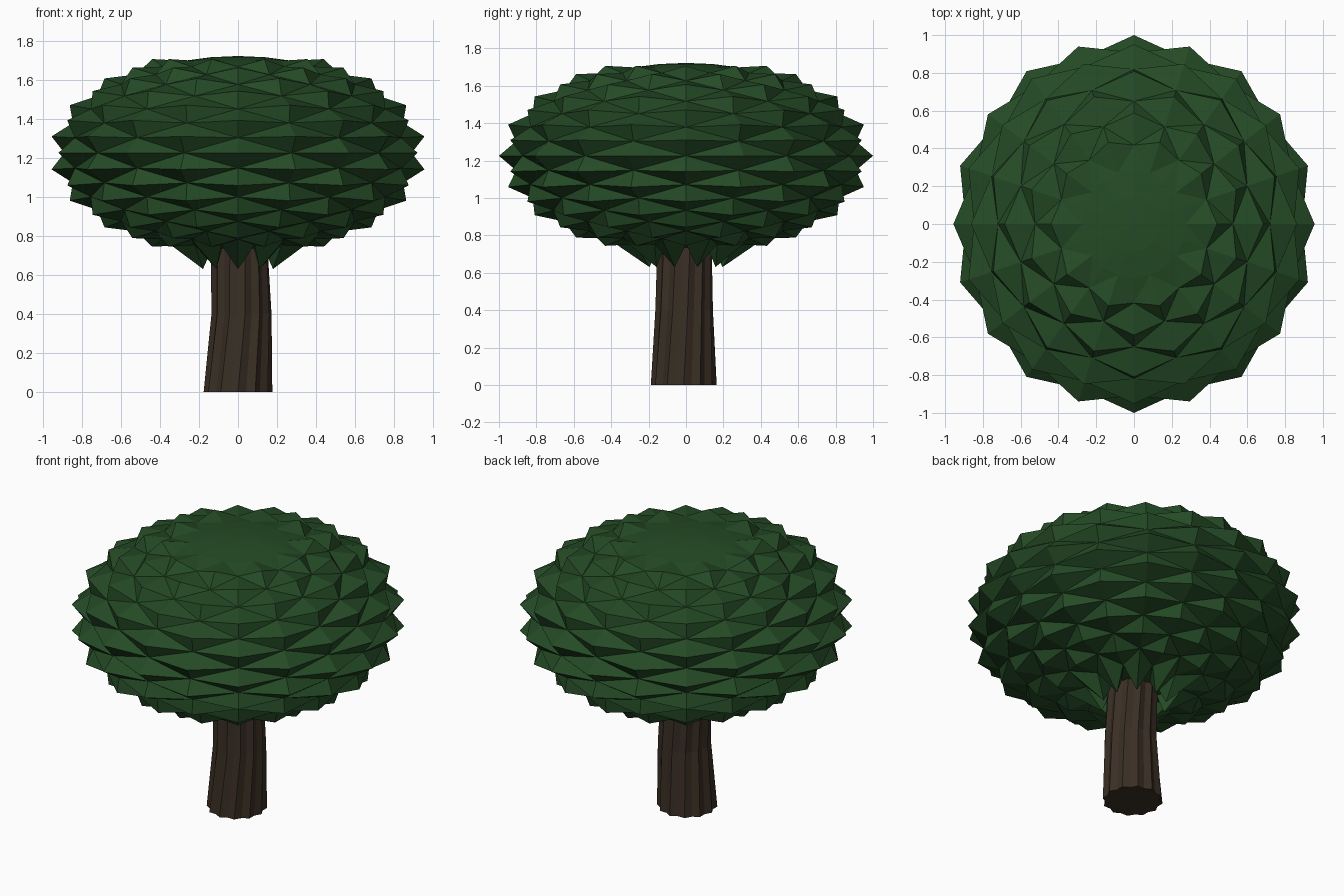
import bpy, bmesh
from math import sin, cos, pi, radians

cube = bpy.data.objects.get("Cube")
if cube:
    bpy.data.objects.remove(cube, do_unlink=True)


def material(name, rgb):
    mat = bpy.data.materials.new(name)
    mat.use_nodes = True
    color = (*rgb, 1)
    mat.diffuse_color = color
    bsdf = mat.node_tree.nodes["Principled BSDF"]
    bsdf.inputs["Base Color"].default_value = color
    bsdf.inputs["Roughness"].default_value = 0.9
    return mat


def finish(bm, name, mat):
    bmesh.ops.recalc_face_normals(bm, faces=bm.faces)
    mesh = bpy.data.meshes.new(name)
    bm.to_mesh(mesh)
    bm.free()
    mesh.materials.append(mat)
    obj = bpy.data.objects.new(name, mesh)
    bpy.context.collection.objects.link(obj)
    return obj


leaf_green = material("leaf green", (0.018, 0.07, 0.019))
bark_brown = material("bark brown", (0.042, 0.028, 0.018))

# Canopy: flattened globe whose grid points alternate between tips and dents
SIDES, HALF = 20, 10
DENT = 0.92
RX, RY, RZ, MID = 0.968, 1.0, 0.54, 1.225


def is_tip(j, k):
    return (j + k) % 2 == 1 and -9 < k < 8


def canopy_point(j, k):
    a, lat = 2 * pi * j / SIDES, radians(9 * k)
    s = 1 if is_tip(j, k) else DENT
    r, z = s * cos(lat), MID + s * RZ * sin(lat)
    if k == -8 and is_tip(j, k):   # lowest leaves droop beside the trunk
        r, z = 0.195, 0.63
    return RX * r * cos(a), RY * r * sin(a), z


bm = bmesh.new()
rings = {k: [bm.verts.new(canopy_point(j, k)) for j in range(SIDES)]
         for k in range(1 - HALF, HALF)}
poles = {k: bm.verts.new((0, 0, MID + DENT * RZ * k / HALF)) for k in (-HALF, HALF)}
for j in range(SIDES):
    n = (j + 1) % SIDES
    for k in range(1 - HALF, HALF - 1):
        a, b = rings[k][j], rings[k][n]
        c, d = rings[k + 1][n], rings[k + 1][j]
        # split along the dents so every tip is a four-sided pyramid
        split_bd = is_tip(j, k) or is_tip(n, k + 1) or k >= 8
        for tri in ((a, b, d), (b, c, d)) if split_bd else ((a, b, c), (a, c, d)):
            bm.faces.new(tri)
    for k in (-HALF, HALF):
        ring = rings[k - 1 if k > 0 else k + 1]
        bm.faces.new((ring[j], ring[n], poles[k]))
finish(bm, "canopy", leaf_green)

# Trunk: fluted column, slightly bent, twisted and tapered
FLUTES = 12
sections = [  # height, centre x, centre y, radius, twist
    (0.0, 0.0, -0.012, 0.176, 0.0),
    (0.4, 0.018, -0.01, 0.155, 0.12),
    (0.76, 0.005, -0.008, 0.148, 0.2),
]
bm = bmesh.new()
levels = []
for z, cx, cy, radius, twist in sections:
    level = []
    for i in range(2 * FLUTES):
        a = pi * i / FLUTES + twist
        r = radius * (0.9 if i % 2 else 1)
        level.append(bm.verts.new((cx + r * cos(a), cy + r * sin(a), z)))
    levels.append(level)
for low, high in zip(levels, levels[1:]):
    for i in range(len(low)):
        n = (i + 1) % len(low)
        bm.faces.new((low[i], low[n], high[n], high[i]))
bm.faces.new(levels[0][::-1])
bm.faces.new(levels[-1])
finish(bm, "trunk", bark_brown)
